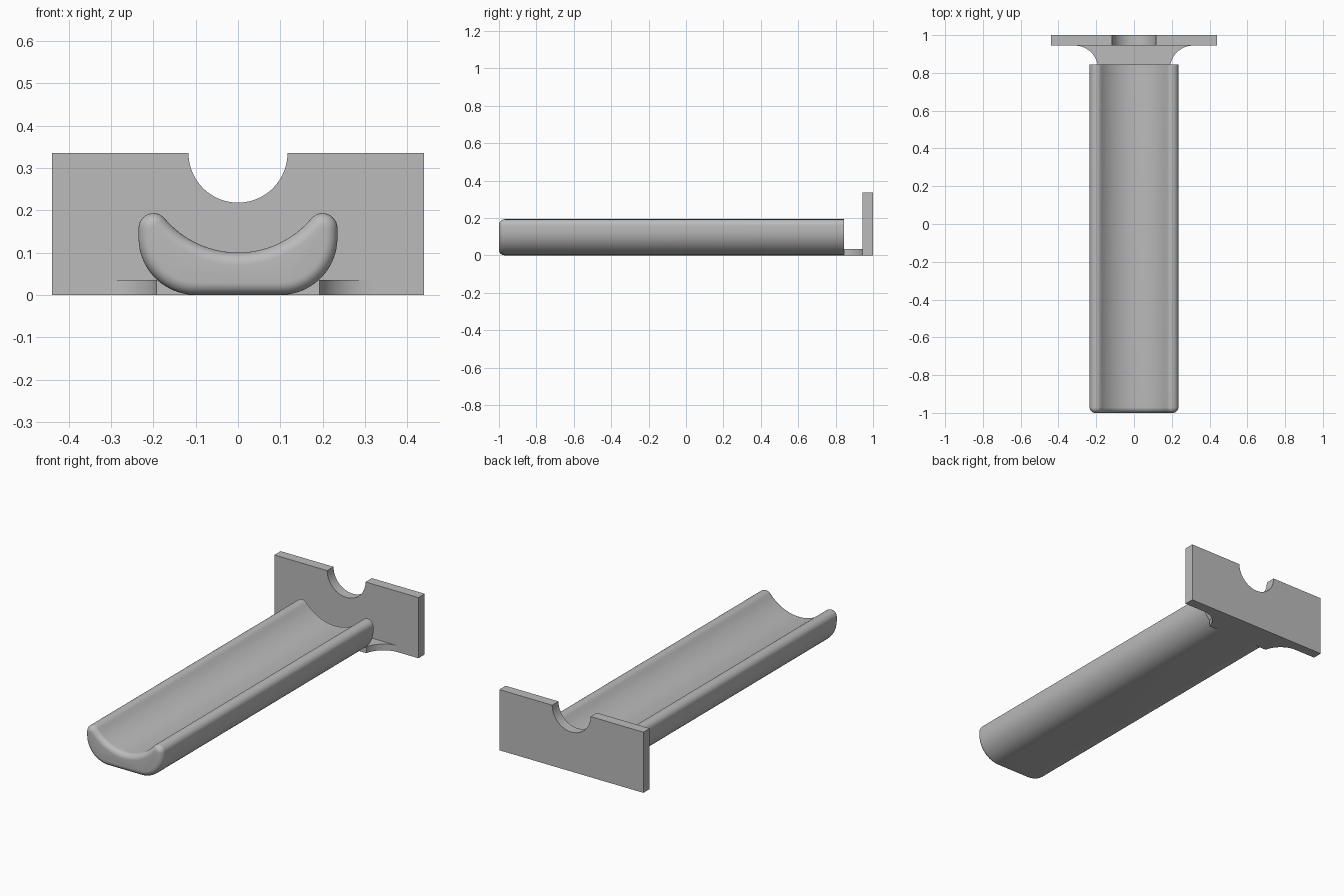
import bpy
import bmesh
from math import cos, sin, pi, radians, atan2

if "Cube" in bpy.data.objects:
    bpy.data.objects.remove(bpy.data.objects["Cube"], do_unlink=True)

grey = bpy.data.materials.new("plain grey")
grey.use_nodes = True
grey.diffuse_color = (0.5, 0.5, 0.5, 1)
grey.node_tree.nodes["Principled BSDF"].inputs["Base Color"].default_value = (0.5, 0.5, 0.5, 1)


def arc(cx, cy, r, a0, a1, n):
    """Points on a circular arc, angles in radians."""
    return [(cx + r * cos(a0 + (a1 - a0) * i / n),
             cy + r * sin(a0 + (a1 - a0) * i / n)) for i in range(n + 1)]


def mirrored(half):
    """Close a right-hand half outline with its mirror image."""
    return half + [(-x, y) for x, y in reversed(half) if abs(x) > 1e-6]


def loft(name, rings):
    """Skin a stack of equal rings and cap both ends."""
    bm = bmesh.new()
    loops = [[bm.verts.new(p) for p in ring] for ring in rings]
    n = len(loops[0])
    for a, b in zip(loops, loops[1:]):
        for i in range(n):
            j = (i + 1) % n
            bm.faces.new((a[i], a[j], b[j], b[i]))
    bm.faces.new(loops[0][::-1])
    bm.faces.new(loops[-1])
    bmesh.ops.recalc_face_normals(bm, faces=bm.faces)
    mesh = bpy.data.meshes.new(name)
    bm.to_mesh(mesh)
    bm.free()
    mesh.materials.append(grey)
    ob = bpy.data.objects.new(name, mesh)
    bpy.context.collection.objects.link(ob)
    bpy.ops.object.select_all(action='DESELECT')
    ob.select_set(True)
    bpy.context.view_layer.objects.active = ob
    bpy.ops.object.shade_smooth_by_angle(angle=radians(35))
    return ob


# Trough: crescent section, shrunk by d to round the front end
def section(d):
    tip_x, tip_z, hollow_z = 0.2, 0.158, 0.326
    lean = atan2(hollow_z - tip_z, -tip_x)
    half = arc(0.1, 0.135, 0.135 - d, -pi / 2, 0, 16)
    half += arc(tip_x, tip_z, 0.035 - d, 0, lean, 12)
    half += arc(0, hollow_z, 0.226 + d, lean - pi, -pi / 2, 16)[1:]
    return mirrored(half)


rings = []
fillet = 0.03
for i in range(9):
    a = pi / 2 * i / 8
    y = -1 + fillet * (1 - sin(a))
    d = fillet * (1 - cos(a))
    rings.insert(0, [(x, y, z) for x, z in section(d)])
rings.append([(x, 0.845, z) for x, z in section(0)])
loft("trough", rings)

# End plate with a half-round notch in its top edge
half = [(0.44, 0), (0.44, 0.335)] + arc(0, 0.335, 0.117, 0, -pi / 2, 20)
outline = mirrored(half)
loft("end_plate", [[(x, y, z) for x, z in outline] for y in (0.945, 1.0)])

# Thin neck flaring out from the trough to the plate
start = pi - math_start if (math_start := atan2(0.025, 0.1225)) else pi
half = arc(0.315, 0.82, 0.125, start, pi / 2, 14)
outline = mirrored(half)
loft("flared_neck", [[(x, y, z) for x, y in outline] for z in (0, 0.035)])
